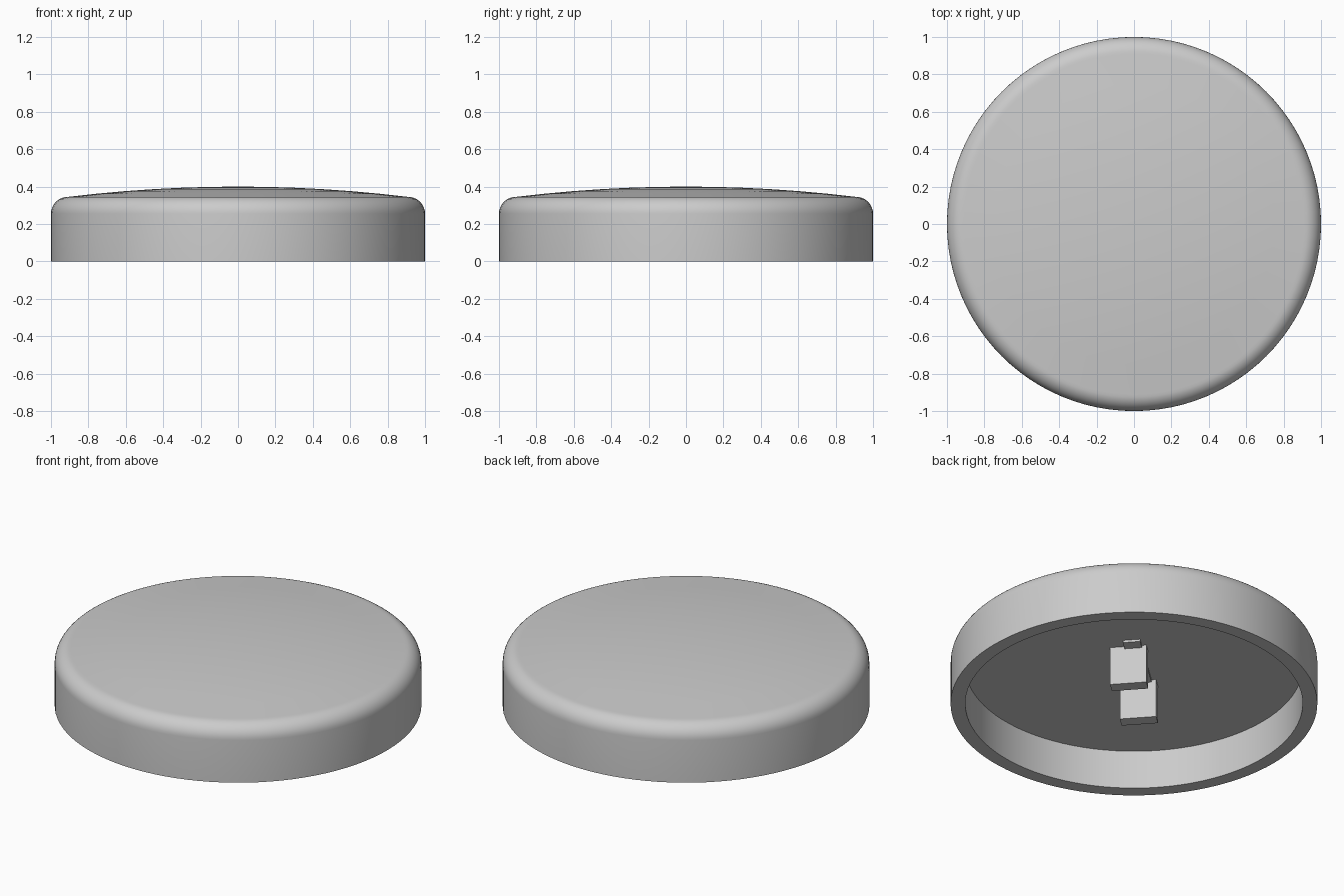
import bpy, bmesh, math
from mathutils import Matrix

if "Cube" in bpy.data.objects:
    bpy.data.objects.remove(bpy.data.objects["Cube"], do_unlink=True)

grey = bpy.data.materials.new("plain_grey")
grey.use_nodes = True
colour = (0.6, 0.6, 0.6, 1)
grey.diffuse_color = colour
grey.node_tree.nodes["Principled BSDF"].inputs["Base Color"].default_value = colour

CEILING = 0.232
TURN = Matrix.Rotation(math.radians(42), 4, "Z")


def finish(name, bm, smooth=False):
    bmesh.ops.recalc_face_normals(bm, faces=bm.faces)
    mesh = bpy.data.meshes.new(name)
    bm.to_mesh(mesh)
    bm.free()
    obj = bpy.data.objects.new(name, mesh)
    bpy.context.collection.objects.link(obj)
    mesh.materials.append(grey)
    if smooth:
        bpy.ops.object.select_all(action="DESELECT")
        obj.select_set(True)
        bpy.context.view_layer.objects.active = obj
        bpy.ops.object.shade_smooth_by_angle(angle=math.radians(30))
    return obj


def lathe(name, profile, steps=96):
    bm = bmesh.new()
    verts = [bm.verts.new((r, 0, z)) for r, z in profile]
    edges = [bm.edges.new(pair) for pair in zip(verts, verts[1:])]
    bmesh.ops.spin(bm, geom=verts + edges, axis=(0, 0, 1), cent=(0, 0, 0),
                   angle=math.tau, steps=steps, use_merge=True)
    bmesh.ops.remove_doubles(bm, verts=bm.verts, dist=0.0001)
    return finish(name, bm, smooth=True)


def extrude_x(name, profile, x, width):
    bm = bmesh.new()
    face = bm.faces.new([bm.verts.new((x - width / 2, y, z)) for y, z in profile])
    new = bmesh.ops.extrude_face_region(bm, geom=[face])["geom"]
    bmesh.ops.translate(bm, vec=(width, 0, 0),
                        verts=[v for v in new if isinstance(v, bmesh.types.BMVert)])
    bm.transform(TURN)
    return finish(name, bm)


# Hollow cap: flat ceiling, straight wall, rounded shoulder and shallow dome
fillet = [(0.91 + 0.09 * math.cos(a), 0.255 + 0.09 * math.sin(a))
          for a in (math.radians(d) for d in range(0, 85, 10))]
dome = [(r, 0.4 - 0.055 * (r / 0.91) ** 2) for r in (0.91, 0.75, 0.6, 0.45, 0.3, 0.15, 0)]
lathe("cap", [(0, CEILING), (0.92, CEILING), (0.92, 0), (1, 0)] + fillet + dome)

# Thin mounting strip under the ceiling
extrude_x("mounting_strip", [(-0.02, CEILING), (0.075, CEILING),
                             (0.075, CEILING - 0.014), (-0.02, CEILING - 0.014)], 0, 0.59)

# Two clip legs
for side, x in (("left", 0.19), ("right", -0.19)):
    extrude_x(side + "_clip_leg", [(0.1, CEILING + 0.005), (0.1, 0.0),
                                   (-0.1, 0.0), (-0.1, CEILING + 0.005)], x, 0.073)
